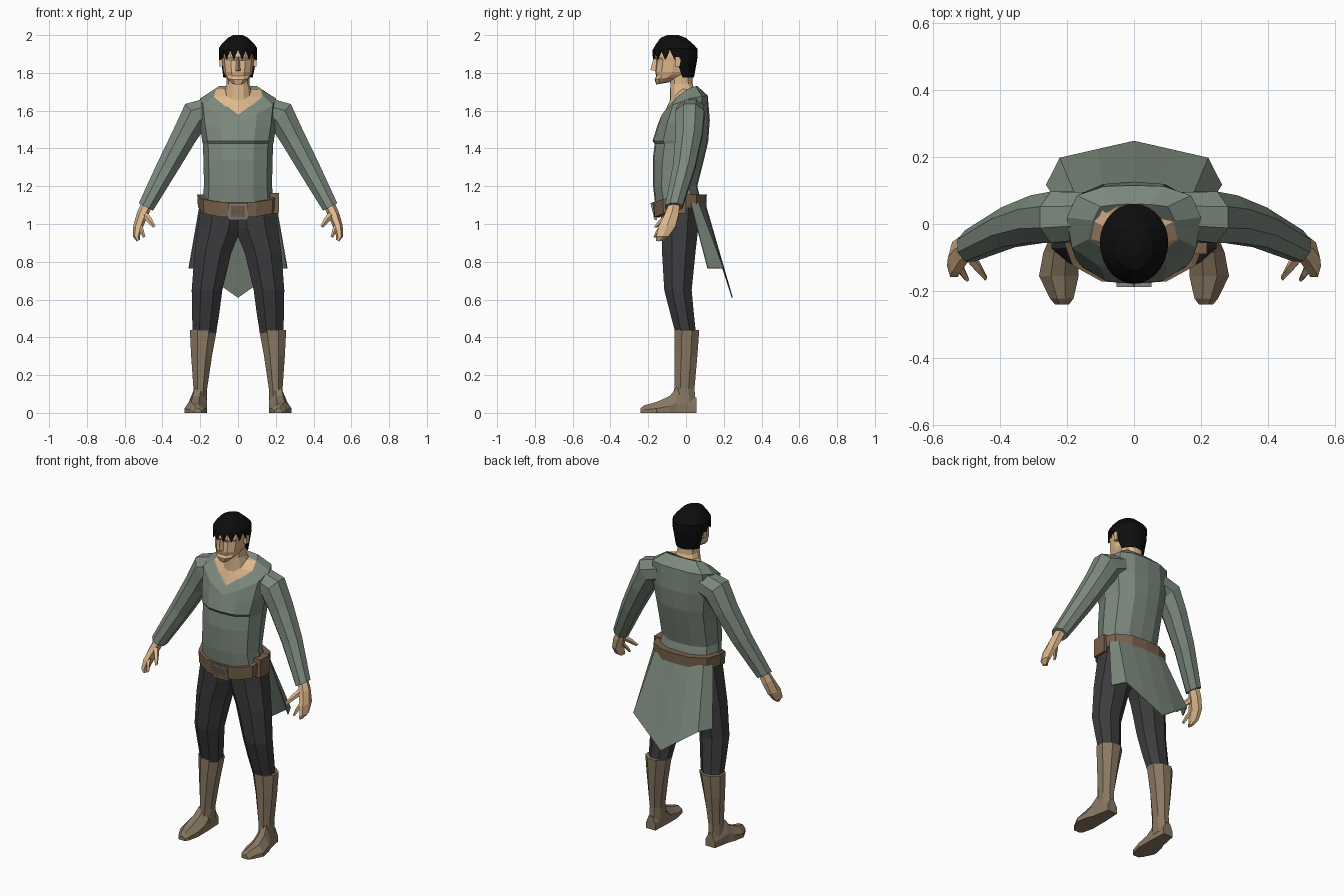
import bpy, bmesh, math
from mathutils import Vector

if "Cube" in bpy.data.objects:
    bpy.data.objects.remove(bpy.data.objects["Cube"])


def material(name, rgb):
    m = bpy.data.materials.new(name)
    m.diffuse_color = (*rgb, 1)
    m.use_nodes = True
    m.node_tree.nodes["Principled BSDF"].inputs["Base Color"].default_value = m.diffuse_color
    return m


SKIN = material("skin", (.73, .48, .265))
GREEN = material("grey_green_cloth", (.20, .25, .205))
DARK = material("dark_trousers", (.045, .045, .048))
BOOT = material("boot_leather", (.25, .187, .122))
BELT = material("belt_leather", (.19, .122, .07))
HAIR = material("black_hair", (.004, .004, .004))
STEEL = material("steel", (.23, .24, .25))


def loft(name, rings, mat, caps=True, wrap=False, closed=True, mirror=False, thick=0):
    """Skin a list of equal-length point rings."""
    bm = bmesh.new()
    vs = [[bm.verts.new(p) for p in r] for r in rings]
    n, k = len(rings[0]), len(rings)
    for i in range(k if wrap else k - 1):
        a, b = vs[i], vs[(i + 1) % k]
        for j in range(n if closed else n - 1):
            m = (j + 1) % n
            bm.faces.new((a[j], a[m], b[m], b[j]))
    if caps:
        bm.faces.new(vs[0])
        bm.faces.new(vs[-1])
    bmesh.ops.recalc_face_normals(bm, faces=bm.faces)
    me = bpy.data.meshes.new(name)
    bm.to_mesh(me)
    bm.free()
    me.materials.append(mat)
    ob = bpy.data.objects.new(name, me)
    bpy.context.collection.objects.link(ob)
    if mirror:
        ob.modifiers.new("mirror", 'MIRROR')
    if thick:
        s = ob.modifiers.new("thickness", 'SOLIDIFY')
        s.thickness, s.offset = thick, 0
    return ob


# half body section from front centre to back centre, as (x, y) factors
HALF = [(0, -1), (.45, -.95), (.85, -.62), (1, 0), (.85, .62), (.45, .95), (0, 1)]


def whole(half):
    return half + [(-p[0], p[1], p[2]) for p in half[-2:0:-1]]


def section(w, yf, yb, zf, zb=None):
    """Twelve-sided body ring; the front may sit lower than the back."""
    zb = zf if zb is None else zb
    c, h = (yf + yb) / 2, (yb - yf) / 2
    return whole([(x * w, c + t * h, zf + (zb - zf) * min(1, 1 + t)) for x, t in HALF])


def box_ring(z, x0, x1, y0, y1, n=8):
    """Horizontal eight-sided ring within given limits."""
    k = math.cos(math.pi / n)
    return [((x0 + x1) / 2 + (x1 - x0) / 2 * math.cos(a) / k,
             (y0 + y1) / 2 + (y1 - y0) / 2 * math.sin(a) / k, z)
            for a in (2 * math.pi * (i + .5) / n for i in range(n))]


def tube(name, stations, mat, n=8):
    """Mirrored limb through (centre, width, depth) stations."""
    pts = [Vector(s[0]) for s in stations]
    rings = []
    for i, (c, rv, ry) in enumerate(stations):
        t = pts[min(i + 1, len(pts) - 1)] - pts[max(i - 1, 0)]
        u = Vector((0, 1, 0))
        v = t.cross(u).normalized()
        rings.append([pts[i] + u * ry * math.cos(a) + v * rv * math.sin(a)
                      for a in (2 * math.pi * (j + .5) / n for j in range(n))])
    return loft(name, rings, mat, mirror=True)


def box(name, x, y, z, mat, tilt=0, **kw):
    """Box from limits; tilt moves the bottom along y."""
    return loft(name, [[(x[0], y[0] + d, h), (x[1], y[0] + d, h), (x[1], y[1] + d, h), (x[0], y[1] + d, h)]
                       for h, d in ((z[0], tilt), (z[1], 0))], mat, **kw)


# tunic body, ending in a V neckline
shoulder = whole([(0, -.148, 1.53), (.1, -.128, 1.58), (.185, -.07, 1.63), (.20, .02, 1.665),
                  (.17, .085, 1.675), (.09, .112, 1.68), (0, .115, 1.68)])
neckline = whole([(0, -.13, 1.565), (.07, -.09, 1.62), (.135, -.045, 1.675), (.122, .01, 1.715),
                  (.1, .052, 1.73), (.05, .058, 1.73), (0, .06, 1.73)])
loft("tunic_body", [section(.19, -.16, .085, 1.07, 1.1), section(.18, -.174, .06, 1.2),
                    section(.183, -.176, .095, 1.34), section(.186, -.166, .115, 1.425),
                    section(.19, -.177, .118, 1.44), section(.205, -.155, .126, 1.51, 1.55),
                    shoulder, neckline], GREEN)

# sleeves
tube("sleeves", [((.13, .025, 1.605), .075, .075), ((.225, .02, 1.575), .088, .083),
                 ((.285, .015, 1.465), .072, .076), ((.375, -.01, 1.30), .062, .064),
                 ((.488, -.065, 1.09), .046, .05)], GREEN)

# hands
tube("hands", [((.48, -.06, 1.11), .03, .032), ((.507, -.075, 1.05), .03, .042),
               ((.53, -.1, .985), .025, .052), ((.538, -.125, .935), .019, .038),
               ((.528, -.142, .912), .009, .018)], SKIN, 6)
tube("thumbs", [((.50, -.085, 1.055), .02, .022), ((.468, -.125, 1.02), .016, .018),
                ((.443, -.16, .985), .008, .009)], SKIN, 5)
tube("forefingers", [((.525, -.115, 1.0), .016, .018), ((.51, -.145, .965), .012, .013),
                     ((.497, -.165, .93), .007, .007)], SKIN, 5)

# trouser legs
loft("trousers", [box_ring(*r) for r in (
    (1.1, -.03, .195, -.135, .075), (.98, -.02, .213, -.13, .065), (.85, .035, .23, -.127, .05),
    (.65, .083, .245, -.115, .03), (.52, .1, .243, -.082, .042), (.4, .12, .24, -.05, .055))],
    DARK, mirror=True)

# boot shafts and feet
loft("boot_shafts", [box_ring(*r) for r in (
    (.44, .112, .255, -.06, .07), (.3, .138, .248, -.06, .06), (.13, .163, .236, -.062, .045),
    (.03, .165, .238, -.07, .052))], BOOT, mirror=True)
loft("boot_feet", [[(x0, y, 0), (x0, y, h * .5), (x0 * .65 + x1 * .35, y, h), (x0 * .3 + x1 * .7, y, h),
                    (x1, y, h * .4), (x1, y, 0)] for y, x0, x1, h in (
    (.055, .17, .235, .08), (-.05, .165, .255, .135), (-.085, .165, .27, .09), (-.155, .165, .283, .058),
    (-.222, .18, .25, .04), (-.24, .194, .235, .025))], BOOT, mirror=True)

# tunic tail behind the legs
loft("tunic_tail", [[(0, .1, 1.11), (.09, .093, 1.11), (.165, .065, 1.11), (.2, .025, 1.11)],
                    [(0, .245, .61), (.11, .22, .688), (.22, .195, .765), (.26, .115, .765)]],
     GREEN, caps=False, closed=False, mirror=True, thick=.006)

# belt, buckle and pouch
loft("belt", [section(.212, -.172, .108, 1.035, 1.088), section(.216, -.178, .11, 1.115, 1.155),
              section(.17, -.14, .05, 1.115, 1.155), section(.17, -.14, .05, 1.035, 1.088)],
     BELT, caps=False, wrap=True)
frame = [[(sx * w, y + (1.11 - z) * .25, z) for sx, z in ((-1, a), (1, a), (1, b), (-1, b))]
         for w, a, b, y in ((.052, 1.02, 1.11, -.175), (.052, 1.02, 1.11, -.188),
                            (.038, 1.034, 1.096, -.188), (.038, 1.034, 1.096, -.175))]
loft("buckle_frame", frame, STEEL, caps=False, wrap=True)
box("buckle_plate", (-.038, .038), (-.183, -.175), (1.034, 1.096), BELT, tilt=.015)
box("belt_pouch", (.165, .217), (-.09, .0), (1.055, 1.165), BELT)

# chest opening and neck
loft("neck", [[(x * .99, y * .98, z - .003) for x, y, z in neckline], section(.07, -.085, .045, 1.655, 1.715),
              section(.06, -.083, .035, 1.74), section(.06, -.09, .03, 1.83)], SKIN)

# head with brow, nose, mouth and ears
loft("head", [section(.035, -.158, -.09, 1.738, 1.75), section(.062, -.166, -.03, 1.765, 1.775),
              section(.07, -.158, .0, 1.783, 1.79), section(.077, -.163, .015, 1.805),
              section(.084, -.156, .025, 1.865), section(.086, -.168, .035, 1.885),
              section(.084, -.155, .04, 1.93), section(.05, -.12, 0, 1.975)], SKIN)
loft("nose", [[(-.018, -.15, 1.808), (0, -.188, 1.815), (.018, -.15, 1.808)],
              [(-.016, -.15, 1.825), (0, -.186, 1.826), (.016, -.15, 1.825)],
              [(-.008, -.15, 1.885), (0, -.17, 1.885), (.008, -.15, 1.885)]], SKIN)
box("ears", (.075, .098), (-.055, -.028), (1.835, 1.885), SKIN, tilt=-.004, mirror=True)

# hair cap with a jagged fringe and longer back
N = 28


def hair_ring(w, yf, yb, z):
    return [(w * math.sin(a), (yf + yb) / 2 - (yb - yf) / 2 * math.cos(a), z)
            for a in (2 * math.pi * i / N for i in range(N))]


def lower_edge(scale, lift):
    pts = []
    for i, (x, y, z) in enumerate(hair_ring(.1, -.178, .058, 0)):
        if y > -.045:
            z, s = (1.775 if y > -.02 else 1.83), .86
        else:
            z, s = (1.87 if i % 2 else 1.922), 1
        pts.append((x * s * scale, -.055 + (y + .055) * s * scale, z + lift))
    return pts


loft("hair", [hair_ring(.025, -.1, -.04, 2.0), hair_ring(.055, -.135, .0, 1.985),
              hair_ring(.088, -.16, .04, 1.95), hair_ring(.102, -.172, .06, 1.905 + .025),
              [(x, y, 1.875 if y > -.045 else 1.926) for x, y, z in hair_ring(.101, -.174, .06, 0)],
              lower_edge(1, 0), lower_edge(.84, .012)], HAIR, caps=False)
loft("hair_crown", [hair_ring(.025, -.1, -.04, 2.0), hair_ring(.002, -.072, -.068, 2.0)], HAIR)
